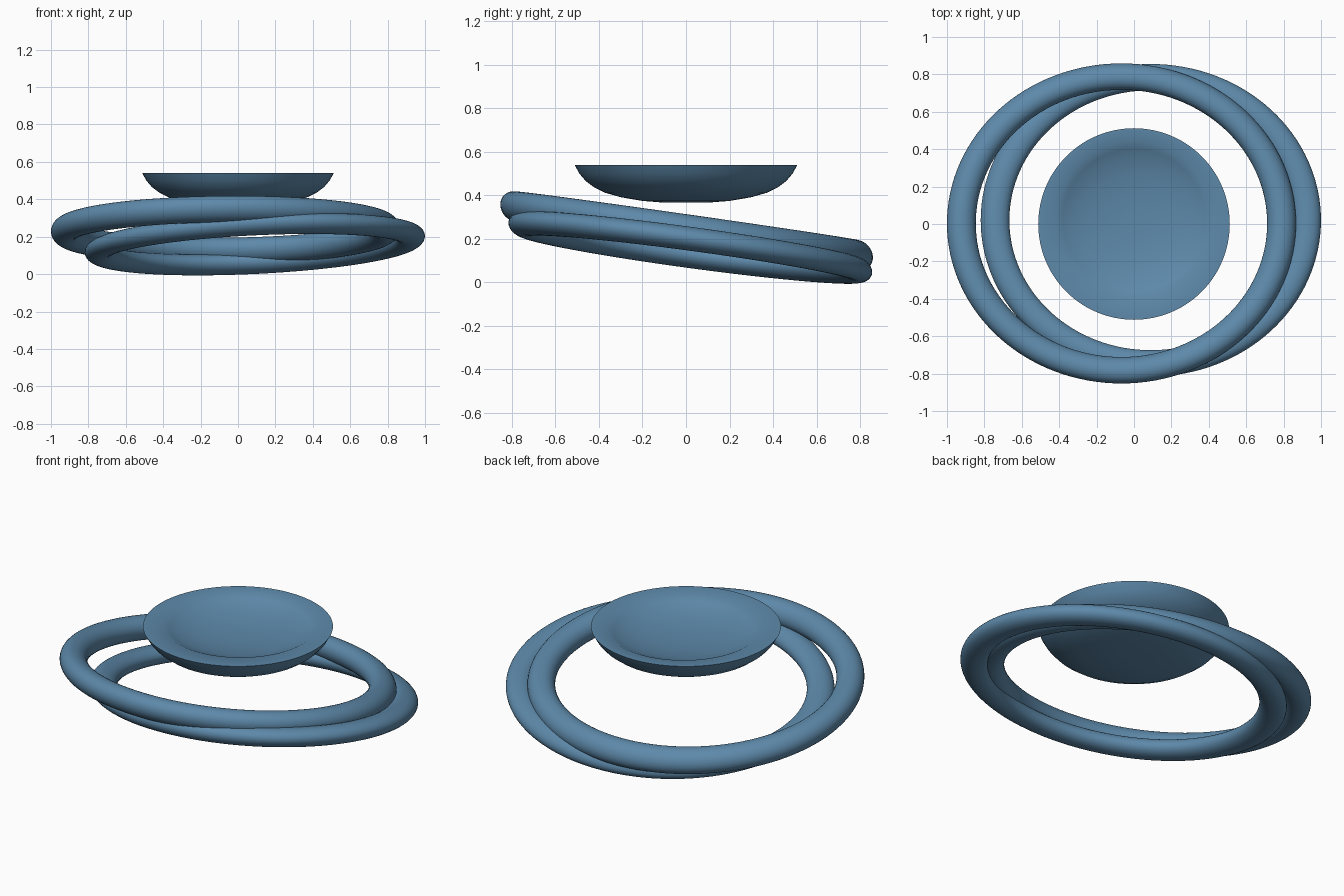
import bpy, bmesh, math
from mathutils import Matrix, Vector

if "Cube" in bpy.data.objects:
    bpy.data.objects.remove(bpy.data.objects["Cube"])

blue = bpy.data.materials.new("steel blue")
blue.diffuse_color = (0.11, 0.25, 0.40, 1)
blue.use_nodes = True
blue.node_tree.nodes["Principled BSDF"].inputs["Base Color"].default_value = blue.diffuse_color


def finish(obj):
    obj.data.materials.append(blue)
    bpy.ops.object.select_all(action='DESELECT')
    obj.select_set(True)
    bpy.context.view_layer.objects.active = obj
    bpy.ops.object.shade_smooth_by_angle(angle=math.radians(35))


def ring(name, center, radii, tube, height, slope_x, slope_y):
    """Oval ring with a slightly flattened tube, tilted by a shear."""
    bpy.ops.mesh.primitive_torus_add(major_segments=128, minor_segments=32,
                                     major_radius=1, minor_radius=tube)
    obj = bpy.context.object
    obj.name = name
    tilt = Matrix.Identity(4)
    tilt[2][0], tilt[2][1] = slope_x, slope_y
    scale = Matrix.Diagonal((radii[0], radii[1], height / tube, 1))
    obj.data.transform(Matrix.Translation(center) @ tilt @ scale)
    finish(obj)


# Two overlapping tilted rings
ring("upper_ring", Vector((-0.067, 0.003, 0.236)), (0.856, 0.785), 0.09, 0.07, 0.008, -0.142)
ring("lower_ring", Vector((0.09, 0.02, 0.16)), (0.833, 0.765), 0.092, 0.055, 0.048, -0.135)

# Shallow dish: outer bowl, flat rim, hollow set slightly back
outer = [(0.10, 0.366), (0.20, 0.374), (0.30, 0.391), (0.37, 0.411), (0.42, 0.435),
         (0.46, 0.465), (0.49, 0.5), (0.512, 0.54)]
inner = [(0.415, 0.54), (0.38, 0.522), (0.32, 0.5), (0.24, 0.482), (0.14, 0.47), (0.06, 0.466)]
sides = 96
bm = bmesh.new()
loops = []
for r, z, y in [(r, z, 0) for r, z in outer] + [(r, z, 0.022) for r, z in inner]:
    loops.append([bm.verts.new((r * math.cos(a), y + r * math.sin(a), z))
                  for a in (2 * math.pi * i / sides for i in range(sides))])
for low, high in zip(loops, loops[1:]):
    for i in range(sides):
        j = (i + 1) % sides
        bm.faces.new((low[i], low[j], high[j], high[i]))
bm.faces.new(loops[0][::-1])
bm.faces.new(loops[-1])
bmesh.ops.recalc_face_normals(bm, faces=bm.faces)
mesh = bpy.data.meshes.new("dish")
bm.to_mesh(mesh)
bm.free()
dish = bpy.data.objects.new("dish", mesh)
bpy.context.collection.objects.link(dish)
finish(dish)
